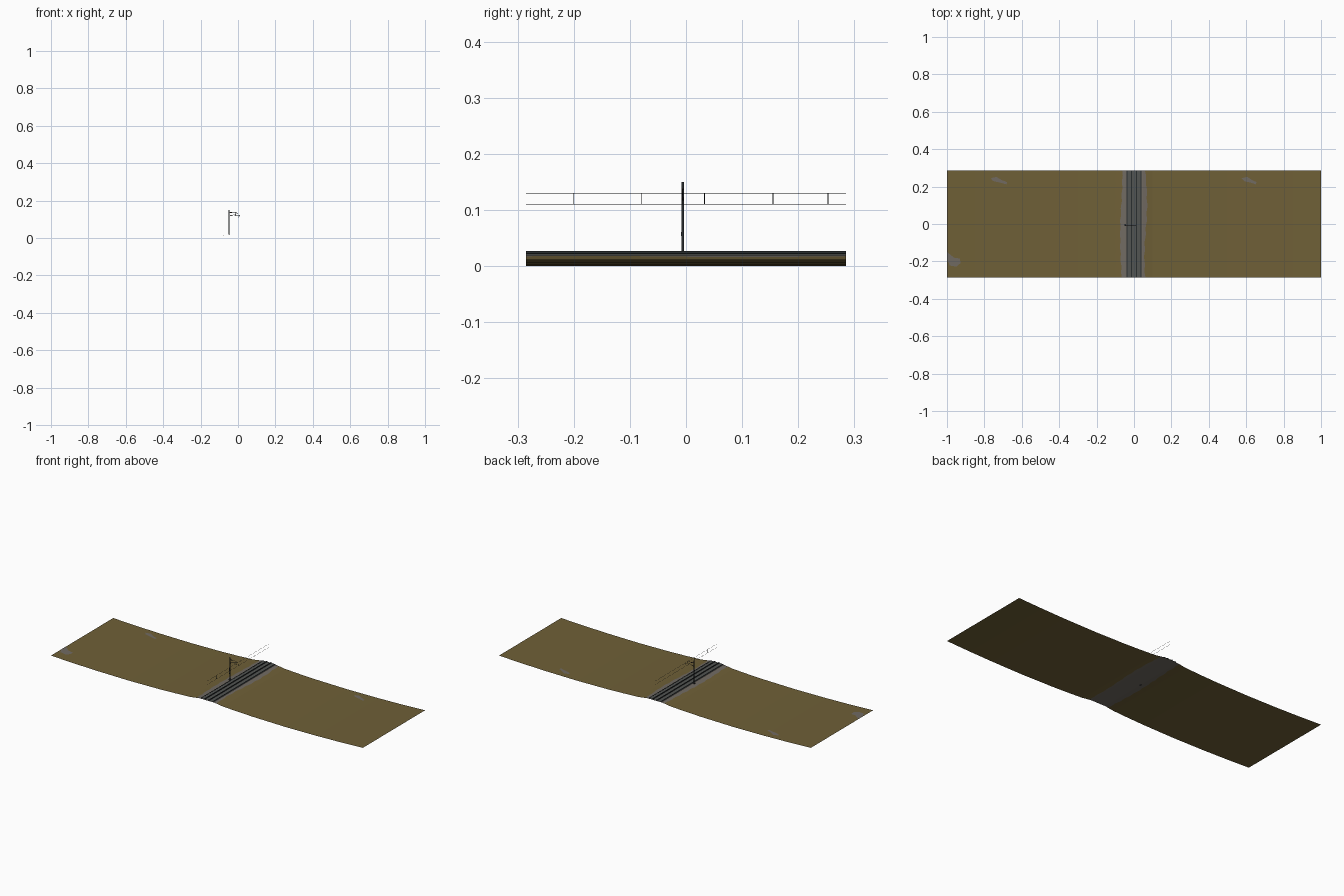
import bpy, bmesh, math
from mathutils import Vector

if "Cube" in bpy.data.objects:
    bpy.data.objects.remove(bpy.data.objects["Cube"])

Y = 0.285          # half length of the track section
MAST_X, MAST_Y = -0.047, -0.006


def material(name, rgb):
    m = bpy.data.materials.new(name)
    m.diffuse_color = (*rgb, 1)
    m.use_nodes = True
    m.node_tree.nodes["Principled BSDF"].inputs["Base Color"].default_value = m.diffuse_color
    return m


EARTH = material("brown_earth", (0.16, 0.117, 0.038))
GRAVEL = material("grey_gravel", (0.165, 0.145, 0.122))
SLAB = material("slate_track", (0.085, 0.09, 0.085))
STEEL = material("dark_steel", (0.022, 0.026, 0.028))
CERAMIC = material("brown_insulator", (0.06, 0.035, 0.025))


def make(name, bm, *mats):
    me = bpy.data.meshes.new(name)
    bm.to_mesh(me)
    bm.free()
    for m in mats:
        me.materials.append(m)
    ob = bpy.data.objects.new(name, me)
    bpy.context.collection.objects.link(ob)
    return ob


def strip(name, profile, mat):
    """Open sheet: an xz profile swept along the track."""
    bm = bmesh.new()
    rows = [[bm.verts.new((x, y, z)) for x, z in profile] for y in (-Y, Y)]
    for i in range(len(profile) - 1):
        bm.faces.new((rows[0][i], rows[0][i + 1], rows[1][i + 1], rows[1][i]))
    return make(name, bm, mat)


def box(name, centre, size, mat):
    bm = bmesh.new()
    bmesh.ops.create_cube(bm, size=1)
    for v in bm.verts:
        v.co = Vector(centre) + Vector([a * b for a, b in zip(v.co, size)])
    return make(name, bm, mat)


def rod(name, a, b, r, mat, sides=6):
    a, b = Vector(a), Vector(b)
    bm = bmesh.new()
    bmesh.ops.create_cone(bm, cap_ends=True, segments=sides, radius1=r, radius2=r, depth=(b - a).length)
    rot = (b - a).to_track_quat('Z', 'Y')
    for v in bm.verts:
        v.co = rot @ v.co + (a + b) / 2
    return make(name, bm, mat)


def ground_z(x):
    """Shallow valleys either side of the low embankment."""
    x = abs(x)
    if x < 0.048:
        return 0.019
    if x < 0.1:
        return 0.019 - (x - 0.048) * 0.13
    t = (x - 0.5) / (0.4 if x < 0.5 else 0.5)
    return 0.0115 * t * t


# Ground sheet, with a ragged gravel border along the track
N = 48
bm = bmesh.new()
rows = []
for j in range(N + 1):
    y = -Y + 2 * Y * j / N
    left = -0.068 - 0.006 * math.sin(y * 9 + 2.2) - 0.002 * math.sin(y * 90)
    right = 0.063 + 0.007 * math.sin(y * 11 + 0.4) + 0.002 * math.sin(y * 80)
    xs = [-1, -.85, -.7, -.5, -.3, -.2, -.1, left, -.048, .048, right, .1, .2, .3, .5, .7, .85, 1]
    rows.append([bm.verts.new((x, y, ground_z(x))) for x in xs])
for a, b in zip(rows, rows[1:]):
    for i in range(len(a) - 1):
        f = bm.faces.new((a[i], a[i + 1], b[i + 1], b[i]))
        f.material_index = 1 if 7 <= i <= 9 else 0
make("ground", bm, EARTH, GRAVEL)

# Bare gravel patches lying on the ground
patches = {
    "patch_left": [(-.765, .245), (-.755, .230), (-.72, .222), (-.682, .212), (-.678, .224), (-.71, .236), (-.735, .252)],
    "patch_right": [(.575, .245), (.59, .228), (.62, .222), (.652, .212), (.655, .224), (.63, .236), (.605, .252)],
    "patch_corner": [(-.999, -.15), (-.999, -.19), (-.985, -.222), (-.95, -.228), (-.928, -.21), (-.93, -.185), (-.962, -.18)],
}
for name, pts in patches.items():
    bm = bmesh.new()
    bm.faces.new([bm.verts.new((x, y, ground_z(x) + 0.0015)) for x, y in pts])
    bmesh.ops.recalc_face_normals(bm, faces=bm.faces)
    if bm.faces[:][0].normal.z < 0:
        bmesh.ops.reverse_faces(bm, faces=bm.faces[:])
    make(name, bm, GRAVEL)

# Track slab, dark edge curbs and two rails
strip("track_slab", [(-.041, .019), (-.036, .0225), (.036, .0225), (.041, .019)], SLAB)
for side, s in (("left", -1), ("right", 1)):
    for part, x, w, top in (("rail", 0.0135, 0.0022, 0.0265), ("curb", 0.0375, 0.002, 0.0235)):
        c = s * x
        strip(f"{part}_{side}", [(c - w, .0215), (c - w, top), (c + w, top), (c + w, .0215)], STEEL)

# H-section mast with foot plate and switch box
for s in (-1, 1):
    box("mast_flange", (MAST_X + s * 0.002, MAST_Y, 0.084), (0.001, 0.004, 0.132), STEEL)
box("mast_web", (MAST_X, MAST_Y, 0.084), (0.004, 0.001, 0.132), STEEL)
box("mast_foot", (MAST_X, MAST_Y, 0.0195), (0.01, 0.01, 0.003), STEEL)
box("mast_box", (MAST_X - 0.002, MAST_Y, 0.057), (0.004, 0.005, 0.007), STEEL)

# Cantilever arm carrying the wires
arm = lambda x, z: (x, MAST_Y, z)
rod("top_tube", arm(MAST_X, .137), arm(-.006, .137), .0009, STEEL)
rod("bracket_tube", arm(MAST_X, .117), arm(0, .131), .0009, STEEL)
rod("drop_tube", arm(-.012, .137), arm(-.012, .117), .0008, STEEL)
rod("steady_tube", arm(-.02, .121), arm(.012, .121), .0008, STEEL)
rod("steady_arm", arm(.012, .121), arm(0, .11), .0006, STEEL)
for z, slope in ((.137, 0), (.117, .0034)):
    rod("insulator", arm(-.043, z + slope * .4), arm(-.033, z + slope * 1.4), .0019, CERAMIC, 8)

# Overhead wires and droppers
for name, z in (("contact_wire", .11), ("carrier_wire", .13)):
    rod(name, (0, -Y, z), (0, Y, z), .0006, STEEL, 4)
for y in (-.2, -.08, .033, .155, .253):
    rod("dropper", (0, y, .11), (0, y, .13), .0006, STEEL, 4)
